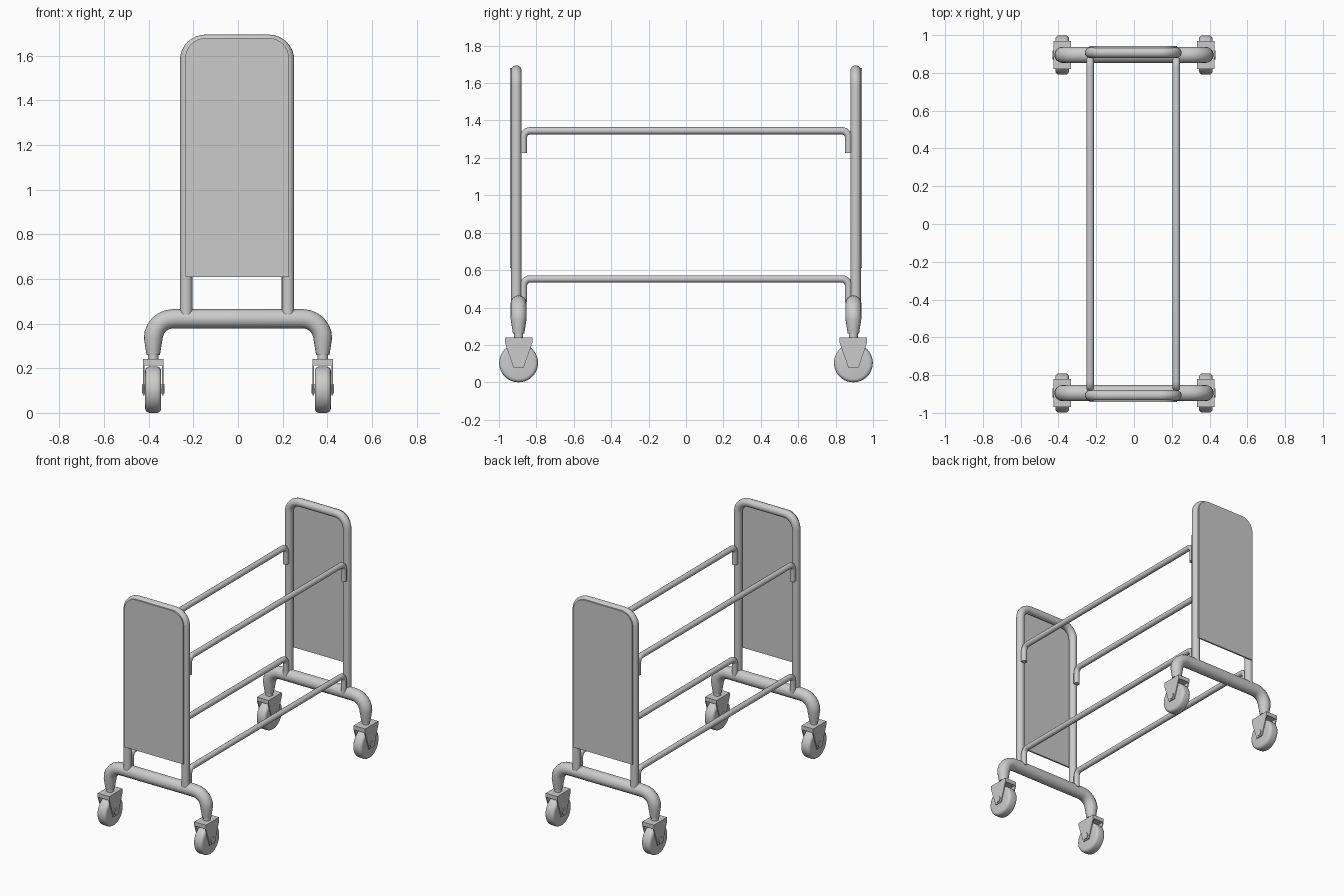
import bpy, bmesh, math
from mathutils import Vector, Matrix

default = bpy.data.objects.get("Cube")
if default:
    bpy.data.objects.remove(default, do_unlink=True)

# Single painted-metal grey
grey = bpy.data.materials.new("light grey")
grey.use_nodes = True
GREY = (0.6, 0.6, 0.6, 1)
grey.diffuse_color = GREY
grey.node_tree.nodes["Principled BSDF"].inputs["Base Color"].default_value = GREY

FRAME_X = 0.228     # upright tubes and rails
SHIFT = -0.004      # upper frame sits slightly off centre
FRAME_Y = 0.907
BASE_Y = 0.895
CASTER_X = 0.38


def finish(name, mesh, smooth=True):
    ob = bpy.data.objects.new(name, mesh)
    bpy.context.collection.objects.link(ob)
    mesh.materials.clear()
    mesh.materials.append(grey)
    if smooth:
        bpy.ops.object.select_all(action='DESELECT')
        ob.select_set(True)
        bpy.context.view_layer.objects.active = ob
        bpy.ops.object.shade_smooth_by_angle(angle=math.radians(40))
    return ob


def from_bmesh(name, bm, smooth=True):
    bmesh.ops.recalc_face_normals(bm, faces=bm.faces)
    mesh = bpy.data.meshes.new(name)
    bm.to_mesh(mesh)
    bm.free()
    return finish(name, mesh, smooth)


def fillet(points, radius, steps=8):
    """Round the inner corners of a path with right-angle bends."""
    pts = [Vector(p) for p in points]
    path = [pts[0]]
    for a, b, c in zip(pts, pts[1:], pts[2:]):
        u, v = (a - b).normalized(), (c - b).normalized()
        centre = b + (u + v) * radius
        for i in range(steps + 1):
            t = math.pi / 2 * i / steps
            path.append(centre - v * radius * math.cos(t) - u * radius * math.sin(t))
    return path + [pts[-1]]


def tube(name, path, radius, end_scales=None):
    """Sweep a round section along a path, optionally tapering its ends."""
    curve = bpy.data.curves.new(name, 'CURVE')
    curve.dimensions = '3D'
    curve.bevel_depth = radius
    curve.bevel_resolution = 6
    curve.use_fill_caps = True
    spline = curve.splines.new('POLY')
    spline.points.add(len(path) - 1)
    for i, (point, co) in enumerate(zip(spline.points, path)):
        point.co = (*co, 1)
        edge = min(i, len(path) - 1 - i)
        if end_scales and edge < len(end_scales):
            point.radius = end_scales[edge]
    temp = bpy.data.objects.new(name + "_path", curve)
    bpy.context.collection.objects.link(temp)
    graph = bpy.context.evaluated_depsgraph_get()
    mesh = bpy.data.meshes.new_from_object(temp.evaluated_get(graph))
    bpy.data.objects.remove(temp, do_unlink=True)
    return finish(name, mesh)


def prism(name, outline, offset):
    """Extrude a flat outline by an offset."""
    bm = bmesh.new()
    face = bm.faces.new([bm.verts.new(p) for p in outline])
    new = bmesh.ops.extrude_face_region(bm, geom=[face])["geom"]
    bmesh.ops.translate(bm, vec=offset,
                        verts=[v for v in new if isinstance(v, bmesh.types.BMVert)])
    return from_bmesh(name, bm, False)


def cylinder(name, centre, radius, length, axis='X', sides=32, bevel=0.0):
    bm = bmesh.new()
    bmesh.ops.create_cone(bm, cap_ends=True, segments=sides,
                          radius1=radius, radius2=radius, depth=length)
    if bevel:
        rims = [e for e in bm.edges if abs(e.verts[0].co.z - e.verts[1].co.z) < 1e-5]
        bmesh.ops.bevel(bm, geom=rims, offset=bevel, segments=4,
                        profile=0.5, affect='EDGES')
    if axis == 'X':
        bm.transform(Matrix.Rotation(math.pi / 2, 4, 'Y'))
    bm.transform(Matrix.Translation(centre))
    return from_bmesh(name, bm)


def caster(label, x, y):
    cylinder(label + "_stem", (x, y, 0.245), 0.024, 0.05, 'Z', 20)
    # Fork: top plate and two tapered cheeks
    hw, hd = 0.046, 0.074
    plate = [(x - hw, y - hd, 0.213), (x + hw, y - hd, 0.213),
             (x + hw, y + hd, 0.213), (x - hw, y + hd, 0.213)]
    prism(label + "_fork_top", plate, (0, 0, 0.028))
    for side, inner in ((-1, "a"), (1, "b")):
        px = x + side * 0.039
        cheek = [(px, y - hd, 0.214), (px, y - 0.027, 0.078),
                 (px, y + 0.027, 0.078), (px, y + hd, 0.214)]
        prism(label + "_fork_cheek_" + inner, cheek, (side * 0.007, 0, 0))
    cylinder(label + "_axle", (x, y, 0.108), 0.024, 0.102, sides=6)
    cylinder(label + "_wheel", (x, y, 0.104), 0.104, 0.072, sides=40, bevel=0.02)


# Two end frames, each with base, uprights, panel and casters
for s, end in ((-1, "front"), (1, "back")):
    y = s * FRAME_Y
    hoop = [(SHIFT - FRAME_X, y, 0.42), (SHIFT - FRAME_X, y, 1.667),
            (SHIFT + FRAME_X, y, 1.667), (SHIFT + FRAME_X, y, 0.42)]
    tube(end + "_frame_hoop", fillet(hoop, 0.085), 0.028)

    # Panel with rounded top corners, fixed to the outside of the hoop
    pw, top = 0.232, 1.68
    panel = fillet([(SHIFT - pw, s * 0.93, 0.61), (SHIFT - pw, s * 0.93, top),
                    (SHIFT + pw, s * 0.93, top), (SHIFT + pw, s * 0.93, 0.61)], 0.09)
    prism(end + "_panel", panel, (0, s * 0.012, 0))

    # Base tube bends down to the casters and narrows at its feet
    by = s * BASE_Y
    foot = [(-CASTER_X, by, 0.26), (-CASTER_X, by, 0.422),
            (CASTER_X, by, 0.422), (CASTER_X, by, 0.26)]
    tube(end + "_base", fillet(foot, 0.09, 6), 0.043, (0.7, 0.97))

    for sx, side in ((-1, "right"), (1, "left")):
        caster(f"{end}_{side}_caster", sx * CASTER_X, by)

# Long rails with turned-down ends
for sx, side in ((-1, "right"), (1, "left")):
    x = SHIFT + sx * FRAME_X
    for level, z, low in (("upper", 1.345, 1.225), ("lower", 0.553, 0.43)):
        rail = [(x, -0.869, low), (x, -0.869, z), (x, 0.869, z), (x, 0.869, low)]
        tube(f"{level}_{side}_rail", fillet(rail, 0.036, 6), 0.0195)
